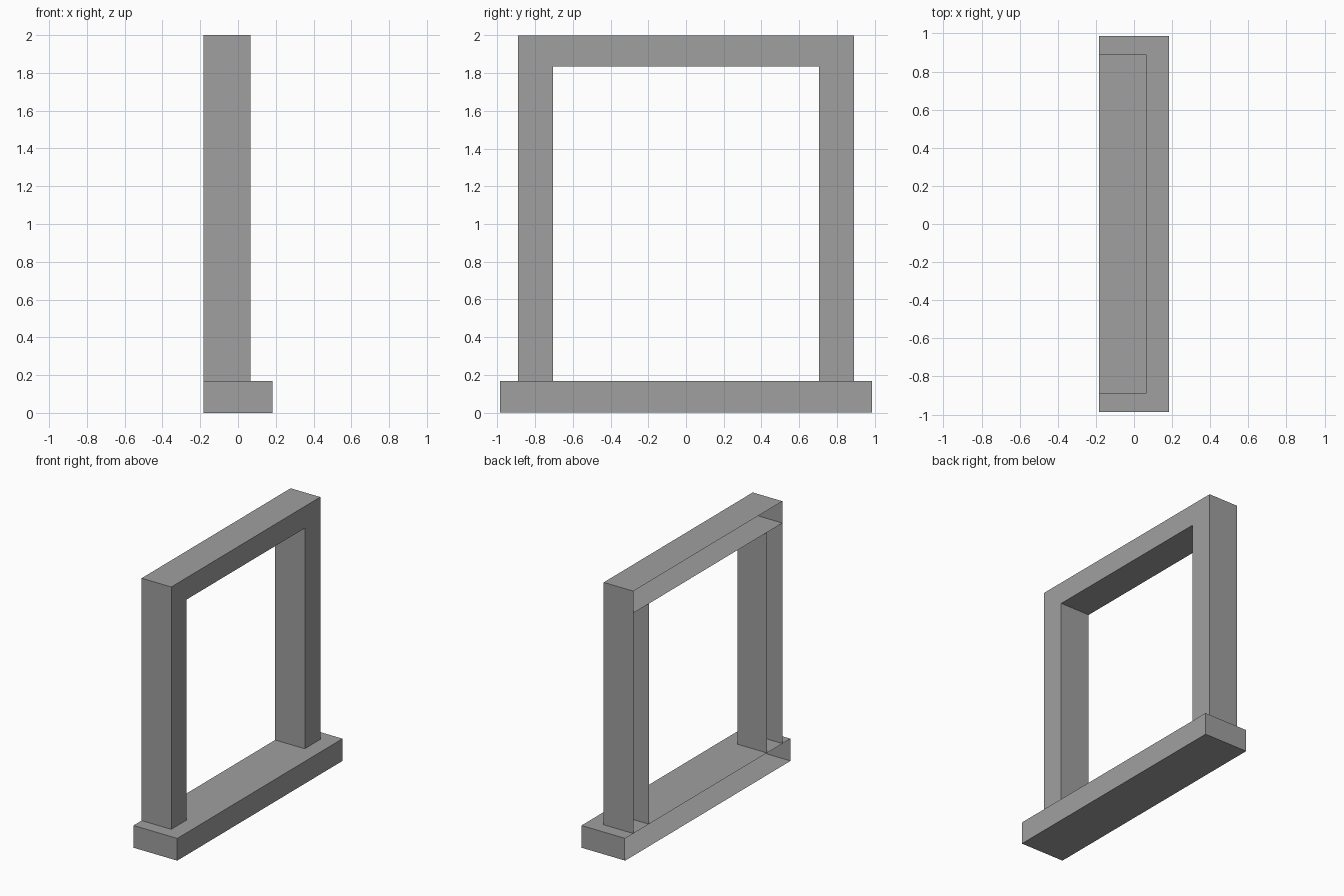
import bpy
import bmesh

cube = bpy.data.objects.get("Cube")
if cube:
    bpy.data.objects.remove(cube, do_unlink=True)

# One plain grey
grey = bpy.data.materials.new("plain_grey")
grey.use_nodes = True
colour = (0.35, 0.35, 0.35, 1)
grey.diffuse_color = colour
grey.node_tree.nodes["Principled BSDF"].inputs["Base Color"].default_value = colour

BACK = -0.183        # open wall side, shared by all parts
DEPTH = 0.248        # frame depth
SILL_DEPTH = 0.366
SILL_TOP = 0.168
HEAD_BOTTOM = 1.835
OUTER, INNER = 0.89, 0.705


def trim(name, depth, y0, y1, z0, z1, open_sides):
    """Hollow box without the faces whose normals are listed."""
    bm = bmesh.new()
    bmesh.ops.create_cube(bm, size=1)
    bm.normal_update()
    gone = [f for f in bm.faces
            if any(f.normal[axis] * sign > 0.9 for axis, sign in open_sides)]
    bmesh.ops.delete(bm, geom=gone, context='FACES')
    for v in bm.verts:
        v.co = (BACK + (v.co.x + 0.5) * depth,
                y0 + (v.co.y + 0.5) * (y1 - y0),
                z0 + (v.co.z + 0.5) * (z1 - z0))
    mesh = bpy.data.meshes.new(name)
    bm.to_mesh(mesh)
    bm.free()
    mesh.materials.append(grey)
    obj = bpy.data.objects.new(name, mesh)
    bpy.context.collection.objects.link(obj)


wall = (0, -1)
ends = [wall, (2, 1), (2, -1)]

# Sill and head, both open toward the wall
trim("sill", SILL_DEPTH, -0.987, 0.987, 0, SILL_TOP, [wall])
trim("head", DEPTH, -OUTER, OUTER, HEAD_BOTTOM, 2, [wall])

# Side posts, whose ends are closed by the sill and head
trim("front_post", DEPTH, -OUTER, -INNER, SILL_TOP, HEAD_BOTTOM, ends)
trim("back_post", DEPTH, INNER, OUTER, SILL_TOP, HEAD_BOTTOM, ends)
